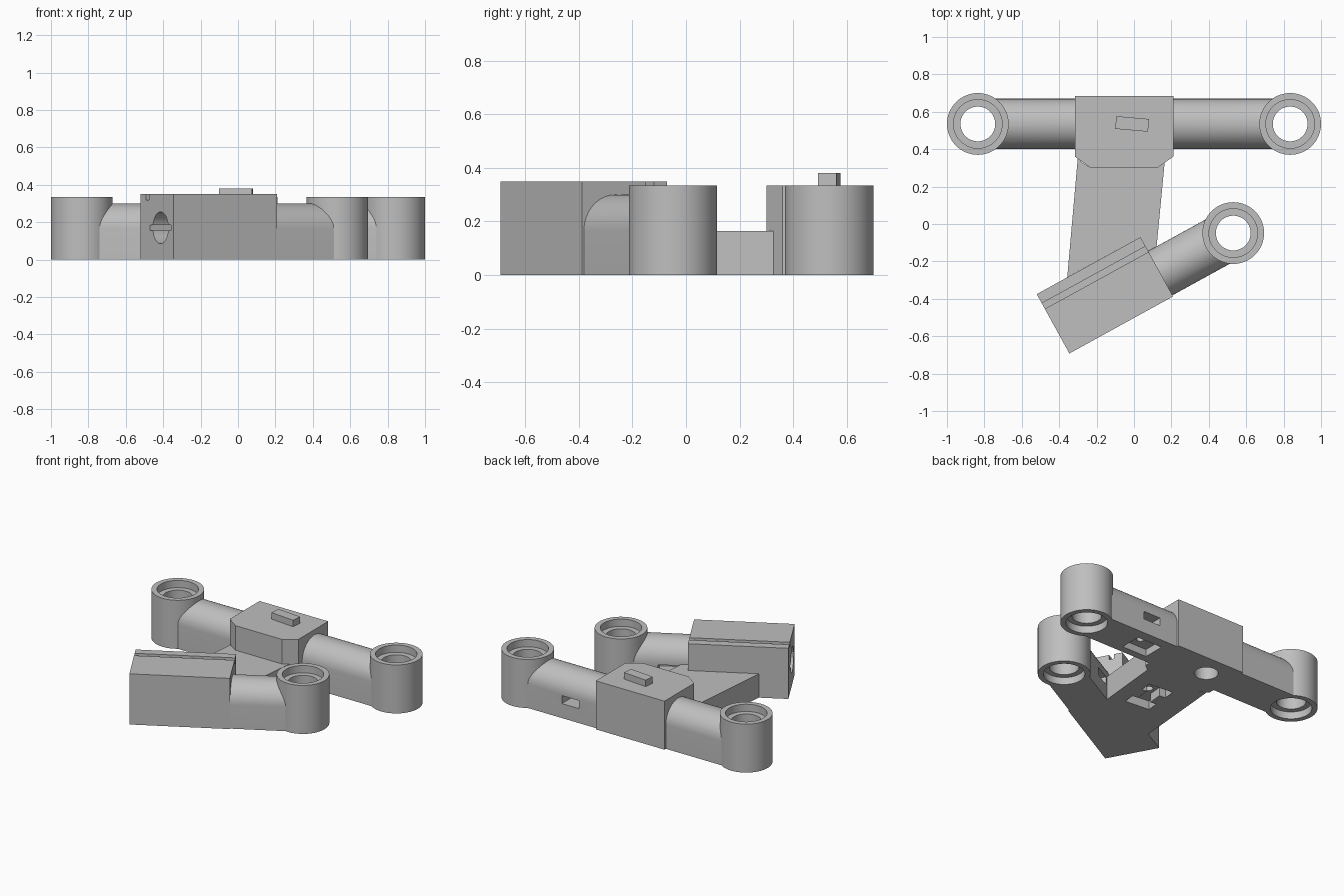
import bpy, bmesh, math
from mathutils import Matrix, Vector

cube = bpy.data.objects.get("Cube")
if cube:
    bpy.data.objects.remove(cube, do_unlink=True)

grey = bpy.data.materials.new("plain_grey")
grey.use_nodes = True
GREY = (0.52, 0.52, 0.52, 1)
grey.diffuse_color = GREY
grey.node_tree.nodes["Principled BSDF"].inputs["Base Color"].default_value = GREY

RING_R, BORE_R, HOLE_R, RING_H = 0.165, 0.13, 0.093, 0.335
ARM_R = 0.135


def prism(name, pts, z0, z1, frame=Matrix()):
    """Extrude a flat outline along local z, then place it with a frame."""
    bm = bmesh.new()
    face = bm.faces.new([bm.verts.new((x, y, z0)) for x, y in pts])
    out = bmesh.ops.extrude_face_region(bm, geom=[face])
    moved = [v for v in out["geom"] if isinstance(v, bmesh.types.BMVert)]
    bmesh.ops.translate(bm, verts=moved, vec=(0, 0, z1 - z0))
    bmesh.ops.transform(bm, matrix=frame, verts=bm.verts)
    bmesh.ops.recalc_face_normals(bm, faces=bm.faces)
    mesh = bpy.data.meshes.new(name)
    bm.to_mesh(mesh)
    bm.free()
    mesh.materials.append(grey)
    ob = bpy.data.objects.new(name, mesh)
    bpy.context.collection.objects.link(ob)
    return ob


def box(name, x0, x1, y0, y1, z0, z1, frame=Matrix()):
    return prism(name, [(x0, y0), (x1, y0), (x1, y1), (x0, y1)], z0, z1, frame)


def disc(name, r, z0, z1, frame=Matrix(), n=64):
    pts = [(r * math.cos(2 * math.pi * i / n), r * math.sin(2 * math.pi * i / n)) for i in range(n)]
    return prism(name, pts, z0, z1, frame)


def cut(ob, *cutters):
    """Subtract each cutter from the part and discard the cutter."""
    for c in cutters:
        c.hide_render = True
        mod = ob.modifiers.new("cut", "BOOLEAN")
        mod.operation, mod.solver, mod.object = "DIFFERENCE", "EXACT", c
        bpy.context.view_layer.objects.active = ob
        bpy.ops.object.modifier_apply(modifier=mod.name)
        bpy.data.objects.remove(c, do_unlink=True)


def smooth(ob):
    bpy.ops.object.select_all(action="DESELECT")
    ob.select_set(True)
    bpy.context.view_layer.objects.active = ob
    bpy.ops.object.shade_smooth_by_angle(angle=math.radians(30))


def at(x, y, z=0):
    return Matrix.Translation((x, y, z))


def ring(name, x, y):
    """Socket ring with a through hole, counterbored at both ends."""
    f = at(x, y)
    ob = disc(name, RING_R, 0, RING_H, f)
    cut(ob, disc("hole", HOLE_R, -0.1, 0.5, f),
        disc("top_bore", BORE_R, RING_H - 0.05, 0.5, f),
        disc("bottom_bore", BORE_R, -0.1, 0.05, f))
    smooth(ob)


def arm(name, frame, x0, x1, socket):
    """Round-topped arm along local x, trimmed where it meets its socket."""
    n = 24
    pts = [(-ARM_R, 0), (ARM_R, 0)]
    pts += [(ARM_R * math.cos(math.pi * i / n), 0.165 + ARM_R * math.sin(math.pi * i / n))
            for i in range(n + 1)]
    # Profile plane: local x -> y, local y -> z, extrusion -> x
    turn = Matrix(((0, 0, 1, 0), (1, 0, 0, 0), (0, 1, 0, 0), (0, 0, 0, 1)))
    ob = prism(name, pts, x0, x1, frame @ turn)
    cut(ob, disc("trim", 0.15, -0.1, 0.5, at(*socket)))
    return ob


# Rear arms and sockets
REAR_Y = 0.535
for side, s in (("left", 1), ("right", -1)):
    ring(f"rear_{side}_socket", s * 0.835, REAR_Y)
    ends = (0.205, 0.835) if s > 0 else (-0.835, -0.315)
    ob = arm(f"rear_{side}_arm", at(0, REAR_Y), *ends, (s * 0.835, REAR_Y))
    if s > 0:
        # Underside pocket, its screw hole and the slot in the back wall
        cut(ob, box("pocket", 0.28, 0.47, 0.45, 0.60, -0.1, 0.05),
            disc("screw_hole", 0.025, -0.1, 0.14, at(0.39, 0.525), 24),
            box("slot", 0.35, 0.48, 0.46, 0.8, 0.10, 0.155))
    smooth(ob)

# Rear block with chamfered front corners, and round recess beneath
block = prism("rear_block", [(-0.315, 0.685), (0.21, 0.685), (0.21, 0.36), (0.125, 0.30),
                             (-0.23, 0.30), (-0.315, 0.36)], 0, RING_H)
cut(block, disc("recess", 0.075, -0.1, 0.14, at(-0.145, 0.53)))
smooth(block)

# Small skewed key on top of the rear block
box("top_key", -0.088, 0.088, -0.034, 0.034, RING_H - 0.02, 0.38,
    at(-0.01, REAR_Y) @ Matrix.Rotation(math.radians(-5), 4, "Z"))

# Front block in its own turned frame: x along, y from the back edge forward is negative
front = at(-0.52, -0.375) @ Matrix.Rotation(math.radians(28.8), 4, "Z")
LENGTH, WIDTH, AXIS = 0.633, 0.362, -0.22
block = box("front_block", 0, LENGTH, -WIDTH, 0, 0, 0.35, front)
end_hole = front @ at(0, AXIS, 0.17) @ Matrix.Rotation(math.pi / 2, 4, "Y")
cut(block, box("groove", -0.1, 0.8, -0.09, -0.056, 0.318, 0.5, front),
    disc("rod_hole", 0.085, -0.1, 0.25, end_hole),
    box("cross_slot", -0.1, 0.20, AXIS - 0.115, AXIS + 0.115, 0.155, 0.185, front))
smooth(block)

# Front arm and socket
socket = front @ Vector((1.078, AXIS, 0))
ring("front_socket", socket.x, socket.y)
ob = arm("front_arm", front @ at(0, AXIS), LENGTH - 0.005, 1.078, (socket.x, socket.y))
cut(ob, box("slot", 0.70, 0.83, AXIS + 0.03, 0.2, 0.10, 0.155, front))
smooth(ob)

# Low bridge plate joining the two blocks, with a stepped underside pocket
bridge = prism("bridge_plate", [(-0.30, 0.36), (-0.28, 0.33), (-0.23, 0.30), (0.125, 0.30), (0.164, 0.33),
                                (0.12, -0.13), (0.075, -0.145), (0.035, -0.07), (-0.357, -0.285)], 0, 0.165)
tilt = at(-0.06, 0.075) @ Matrix.Rotation(math.radians(-5), 4, "Z")
cut(bridge, box("pocket", -0.09, 0.09, -0.13, -0.05, -0.1, 0.06, tilt),
    box("pocket_end", -0.09, 0.09, 0.05, 0.13, -0.1, 0.06, tilt),
    box("pocket_middle", -0.045, 0.05, -0.06, 0.06, -0.1, 0.06, tilt),
    disc("screw_hole", 0.025, -0.1, 0.12, tilt, 24))
